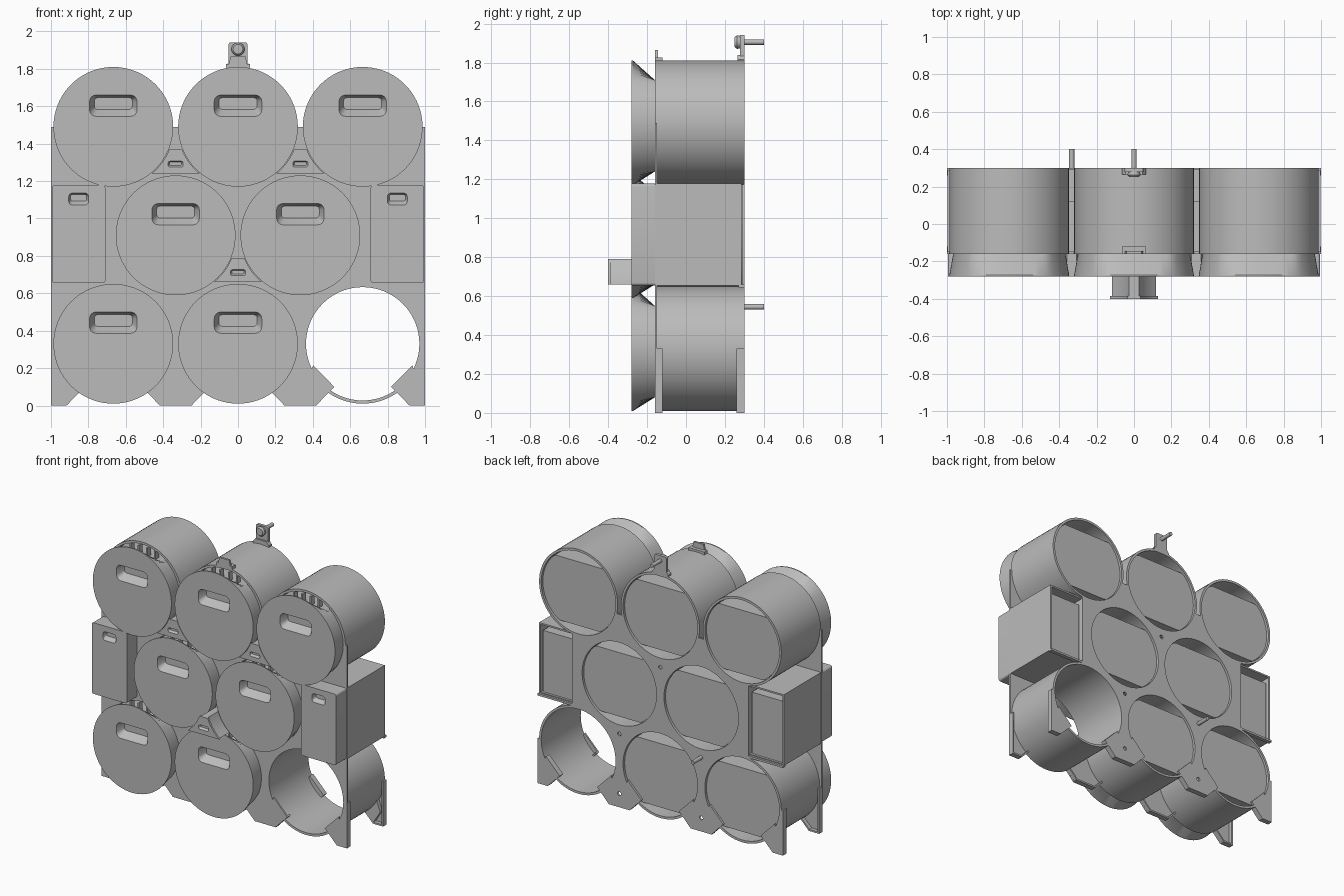
import bpy, bmesh
from math import sin, cos, pi, sqrt

if "Cube" in bpy.data.objects:
    bpy.data.objects.remove(bpy.data.objects["Cube"])

grey = bpy.data.materials.new("plain_grey")
grey.use_nodes = True
GREY = (0.5, 0.5, 0.5, 1)
grey.diffuse_color = GREY
grey.node_tree.nodes["Principled BSDF"].inputs["Base Color"].default_value = GREY

FRONT, BACK = -0.16, 0.30
R = 0.32
P = 2 / 3
TOP, MID, LOW = 1.49, 0.91, 0.33
drums = [(-P, TOP), (0, TOP), (P, TOP), (-P / 2, MID), (P / 2, MID),
         (-P, LOW), (0, LOW), (P, LOW)]
parts = []


# ---- helpers: every solid is a stack of xz outlines placed along y ----
def loft(bm, sections, ring=False):
    loops = [[bm.verts.new((x, y, z)) for x, z in pts] for y, pts in sections]
    pairs = list(zip(loops, loops[1:]))
    if ring:
        pairs.append((loops[-1], loops[0]))
    else:
        bm.faces.new(loops[0])
        bm.faces.new(loops[-1])
    for a, b in pairs:
        for i in range(len(a)):
            j = (i + 1) % len(a)
            bm.faces.new((a[i], a[j], b[j], b[i]))


def finish(name, bm):
    bmesh.ops.recalc_face_normals(bm, faces=bm.faces[:])
    mesh = bpy.data.meshes.new(name)
    bm.to_mesh(mesh)
    bm.free()
    mesh.materials.append(grey)
    ob = bpy.data.objects.new(name, mesh)
    bpy.context.scene.collection.objects.link(ob)
    parts.append(ob)
    return ob


def solid(name, sections, ring=False):
    bm = bmesh.new()
    loft(bm, sections, ring)
    return finish(name, bm)


def prism(name, pts, y0, y1):
    return solid(name, [(y0, pts), (y1, pts)])


def circle(cx, cz, r, n=72, low=-9, high=9):
    return [(cx + r * sin(2 * pi * i / n), cz + max(low, min(high, r * cos(2 * pi * i / n))))
            for i in range(n)]


def rect(x0, x1, z0, z1):
    return [(x0, z0), (x1, z0), (x1, z1), (x0, z1)]


def rounded(cx, cz, hw, hz, r, n=5):
    pts = []
    for k, (sx, sz) in enumerate([(1, 1), (-1, 1), (-1, -1), (1, -1)]):
        for i in range(n):
            a = pi / 2 * (k + i / (n - 1))
            pts.append((cx + sx * (hw - r) + r * cos(a), cz + sz * (hz - r) + r * sin(a)))
    return pts


def cut(ob, shapes):
    bm = bmesh.new()
    for s in shapes:
        loft(bm, s)
    cutter = finish("cutter", bm)
    parts.remove(cutter)
    cutter.hide_render = True
    mod = ob.modifiers.new("cut", "BOOLEAN")
    mod.operation, mod.solver, mod.object = "DIFFERENCE", "EXACT", cutter
    bpy.context.view_layer.objects.active = ob
    bpy.ops.object.modifier_apply(modifier=mod.name)
    bpy.data.objects.remove(cutter)


def pocket(x, z, y, hw, hz):
    # finger recess with a sloping floor
    return [(y - 0.02, rounded(x, z, hw, hz, hz * 0.6)),
            (y, rounded(x, z, hw, hz, hz * 0.6)),
            (y + hz, rounded(x, z + hz * 0.2, hw * 0.8, hz * 0.55, hz * 0.3))]


# ---- frame plates ----
def feet_outline():
    pts = [(-1, 0), (-0.92, 0), (-0.82, 0.1)]
    for x in (-P / 2, P / 2):
        pts += [(x - 0.18, 0.1), (x - 0.085, 0), (x + 0.085, 0), (x + 0.18, 0.1)]
    return pts + [(0.82, 0.1), (0.92, 0), (1, 0)]


holes = [[(-1, circle(x, z, R - 0.008)), (1, circle(x, z, R - 0.008))] for x, z in drums]
bays = [[(-1, rect(*sorted((s * 0.71, s * 0.992)), 0.66, 1.17)),
         (1, rect(*sorted((s * 0.71, s * 0.992)), 0.66, 1.17))] for s in (-1, 1)]
front_plate = prism("front_plate", feet_outline() + [(1, TOP), (-1, TOP)], FRONT, FRONT + 0.012)
cut(front_plate, holes + bays)

side = [(1, LOW), (0.95, LOW), (0.68, 0.5), (0.72, 0.65), (0.72, 1.18), (P, 1.3), (0.6, 1.42)]
back_plate = prism("back_plate", feet_outline() + side + [(-x, z) for x, z in reversed(side)],
                   BACK - 0.012, BACK)
screw_spots = [(0, 1.12), (P / 2, 0.54), (P / 2, 0.1), (-P / 2, 0.1)]
cut(back_plate, holes + [[(0, circle(x, z, 0.014, 16)), (1, circle(x, z, 0.014, 16))]
                         for x, z in screw_spots])

# foot lips and the corner tabs that hold the bottom tubes
for y0, y1 in ((FRONT, FRONT + 0.04), (BACK - 0.04, BACK)):
    for x0, x1 in ((-1, -0.92), (-0.42, -0.25), (0.25, 0.42), (0.92, 1)):
        prism("foot_lip", rect(x0, x1, 0, 0.012), y0, y1)
    for s in (-1, 1):
        prism("frame_edge", rect(*sorted((s * 0.988, s)), 0, LOW), y0, y1)
    for cx in (-P, 0, P):
        for s in (-1, 1):
            tab = [(cx + s * x, z) for x, z in
                   ((0.25, 0.005), (0.152, 0.1), (0.265, 0.215), (0.31, 0.1))]
            prism("foot_tab", tab, y0, y0 + 0.012 if y0 < 0 else y1)
            slope = [(cx + s * x, z) for x, z in
                     ((0.25, 0), (0.152, 0.1), (0.16, 0.108), (0.258, 0.008))]
            prism("foot_slope_lip", slope, y0, y1)

# ---- round tubes and their drawers (last tube is empty) ----
for i, (x, z) in enumerate(drums):
    outer, inner = circle(x, z, R), circle(x, z, R - 0.017)
    solid("tube", [(FRONT, outer), (BACK, outer), (BACK, inner), (FRONT, inner)], ring=True)
    if i == len(drums) - 1:
        continue
    face = circle(x, z, R)
    body = circle(x, z, R - 0.02, low=-0.25, high=0.22)
    drawer = solid("round_drawer", [(-0.28, face), (-0.272, face), (FRONT, body), (0.285, body)])
    cut(drawer, [pocket(x, z + 0.113, -0.28, 0.127, 0.057)])
    for dx in (-0.1, -0.035, 0.035, 0.1):
        prism("drawer_rib", rect(x + dx - 0.006, x + dx + 0.006, z + 0.215, z + 0.285),
              FRONT, FRONT + 0.04)

# ---- square side boxes ----
for s in (-1, 1):
    def span(a, b):
        return sorted((s * a, s * b))
    outer = rect(*span(0.704, 0.997), 0.655, 1.178)
    inner = rect(*span(0.716, 0.985), 0.667, 1.166)
    if s < 0:
        outer, inner = rect(*span(0.704, 0.997), 0.655, 1.178), inner
    solid("side_box", [(FRONT, outer), (0.285, outer), (0.285, inner), (FRONT, inner)], ring=True)
    panel = prism("side_drawer_front", rounded(s * 0.852, 0.916, 0.143, 0.262, 0.015),
                  -0.28, FRONT + 0.005)
    cut(panel, [pocket(s * 0.852, 1.104, -0.28, 0.053, 0.032)])
    prism("side_drawer_body", rect(*span(0.725, 0.975), 0.668, 1.12), FRONT, 0.27)
    prism("side_box_lip", rect(*span(0.704, 1.0), 0.645, 0.66), BACK - 0.03, BACK)


# ---- small wedge drawers in the gaps ----
def wedge(x, z, r):
    zs = [0.13 * k / 6 for k in range(7)]
    edge = [(P / 2 - sqrt(r * r - (0.25 - h) ** 2), h) for h in zs]
    return [(x + a, z + h) for a, h in edge] + [(x - a, z + h) for a, h in reversed(edge)]


for x, z, y in ((-P / 2, 1.24, -0.28), (P / 2, 1.24, -0.28), (0, 0.66, -0.40)):
    small = prism("wedge_drawer_body", wedge(x, z, 0.33), y + 0.012, y + 0.4)
    lid = prism("wedge_drawer_front", wedge(x, z, 0.323), y, y + 0.014)
    for ob in (small, lid):
        cut(ob, [pocket(x, z + 0.05, y, 0.04, 0.016)])

# ---- hanging hook, front clip and pegs ----
prism("hook_plate", rounded(0, 1.87, 0.05, 0.072, 0.012), BACK - 0.022, BACK)
prism("hook_base", [(-0.065, 1.79), (0.065, 1.79), (0.065, 1.815), (0.045, 1.84),
                    (-0.045, 1.84), (-0.065, 1.815)], BACK - 0.035, BACK)
solid("hook_knob", [(0.25, circle(0, 1.905, 0.026, 24)), (0.262, circle(0, 1.905, 0.035, 24)),
                    (0.29, circle(0, 1.905, 0.03, 24))])
prism("hook_peg", circle(0, 1.905, 0.014, 20), 0.28, 0.40)
prism("wall_peg", circle(-P / 2, 0.545, 0.014, 20), 0.27, 0.40)
prism("clip_base", rect(-0.065, 0.065, 1.79, 1.825), FRONT, FRONT + 0.04)
prism("clip_tab", [(-0.055, 1.8), (0.055, 1.8), (0.04, 1.865), (-0.04, 1.865)],
      FRONT, FRONT + 0.015)

# ---- shading ----
bpy.ops.object.select_all(action="DESELECT")
for ob in parts:
    ob.select_set(True)
bpy.context.view_layer.objects.active = parts[0]
bpy.ops.object.shade_smooth_by_angle(angle=pi / 6)
